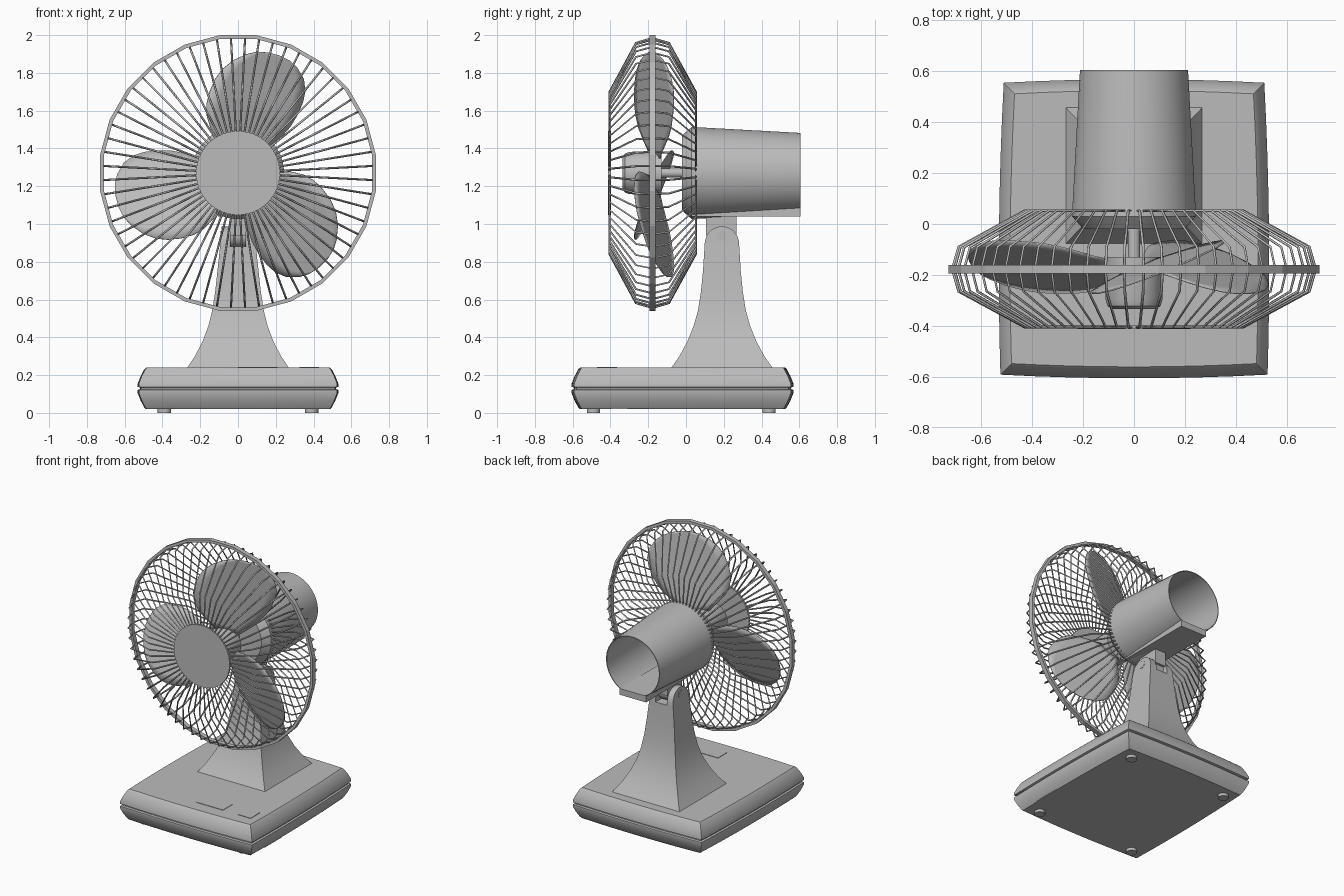
import bpy, bmesh, math
from mathutils import Vector, Matrix

if "Cube" in bpy.data.objects:
    bpy.data.objects.remove(bpy.data.objects["Cube"], do_unlink=True)

grey = bpy.data.materials.new("light_grey")
grey.use_nodes = True
colour = (0.5, 0.5, 0.5, 1)
grey.diffuse_color = colour
grey.node_tree.nodes["Principled BSDF"].inputs["Base Color"].default_value = colour

FAN_Z = 1.27     # height of the fan axis
RING_Y = -0.178  # plane of the cage ring
NECK_Y = 0.19    # centre of the neck


def finish(name, bm, smooth=None):
    bmesh.ops.recalc_face_normals(bm, faces=bm.faces)
    mesh = bpy.data.meshes.new(name)
    bm.to_mesh(mesh)
    bm.free()
    mesh.materials.append(grey)
    ob = bpy.data.objects.new(name, mesh)
    bpy.context.collection.objects.link(ob)
    if smooth:
        shade(ob, smooth)
    return ob


def shade(ob, degrees):
    bpy.ops.object.select_all(action='DESELECT')
    ob.select_set(True)
    bpy.context.view_layer.objects.active = ob
    bpy.ops.object.shade_smooth_by_angle(angle=math.radians(degrees))


def loft(name, rings, caps=(True, True), closed=False, smooth=None):
    """Skin a list of equal-length point rings."""
    bm = bmesh.new()
    loops = [[bm.verts.new(p) for p in ring] for ring in rings]
    n = len(loops[0])
    pairs = list(zip(loops, loops[1:])) + ([(loops[-1], loops[0])] if closed else [])
    for a, b in pairs:
        for i in range(n):
            j = (i + 1) % n
            bm.faces.new((a[i], a[j], b[j], b[i]))
    if not closed:
        if caps[0]:
            bm.faces.new(loops[0])
        if caps[1]:
            bm.faces.new(loops[-1])
    return finish(name, bm, smooth)


def lathe(name, profile, segs, smooth=30, **kw):
    """Revolve (radius, y) points round the fan axis."""
    rings = [[(r * math.cos(a), y, FAN_Z + r * math.sin(a))
              for a in (math.tau * (i + 0.5) / segs for i in range(segs))]
             for r, y in profile]
    return loft(name, rings, smooth=smooth, **kw)


def box(name, x, y, z):
    rings = [[(x[0], y[0], h), (x[1], y[0], h), (x[1], y[1], h), (x[0], y[1], h)] for h in z]
    return loft(name, rings)


def cylinder(name, centre, radius, depth, axis, segs=20):
    bm = bmesh.new()
    rot = Matrix.Rotation(math.pi / 2, 4, 'Y') if axis == 'X' else Matrix()
    bmesh.ops.create_cone(bm, cap_ends=True, segments=segs, radius1=radius, radius2=radius,
                          depth=depth, matrix=Matrix.Translation(centre) @ rot)
    return finish(name, bm, 30)


# Base: slightly bowed rectangle with a bulging, grooved rim
def base_outline(inset, z, steps=8):
    corners = [(-0.525, -0.592), (0.525, -0.592), (0.512, 0.555), (-0.512, 0.555)]
    bows = [(0, -0.014), (0.012, 0), (0, 0.014), (-0.012, 0)]
    points = []
    for k in range(4):
        (ax, ay), (bx, by) = corners[k], corners[(k + 1) % 4]
        for s in range(steps):
            t = s / steps
            bulge = 4 * t * (1 - t)
            x = ax + (bx - ax) * t + bows[k][0] * bulge
            y = ay + (by - ay) * t + bows[k][1] * bulge + 0.018
            points.append((x * (1 - inset / 0.53), y * (1 - inset / 0.58) - 0.018, z))
    return points


rim = [(0.042, 0.02), (0.034, 0.03), (0.016, 0.065), (0, 0.105), (0, 0.122), (0.012, 0.126),
       (0.012, 0.134), (0, 0.138), (0, 0.155), (0.016, 0.195), (0.034, 0.23), (0.044, 0.24)]
loft("base", [base_outline(i, z) for i, z in rim], smooth=25)

for sx, side in ((1, "left"), (-1, "right")):
    for y, end in ((-0.49, "front"), (0.44, "back")):
        cylinder(f"foot_{end}_{side}", (sx * 0.39, y, 0.011), 0.035, 0.022, 'Z')
box("side_slot_plate", (0.47, 0.492), (-0.4, -0.2), (0.02, 0.035))

# Control buttons
for i, x in enumerate((0.0, 0.105, 0.325)):
    box(f"button_{i + 1}", (x, x + 0.105), (-0.47, -0.365), (0.238, 0.243))


# Neck: flared square column ending in a two-armed fork
def neck_rings(levels, x0=None):
    return [[(-hx if x0 is None else x0, NECK_Y - hy, z), (hx, NECK_Y - hy, z),
             (hx, NECK_Y + hy, z), (-hx if x0 is None else x0, NECK_Y + hy, z)]
            for z, hx, hy in levels]


column = [(0.24, 0.268, 0.267), (0.3, 0.228, 0.225), (0.38, 0.187, 0.182), (0.46, 0.157, 0.15),
          (0.54, 0.137, 0.127), (0.64, 0.121, 0.111), (0.75, 0.109, 0.1), (0.88, 0.095, 0.092)]
loft("neck", neck_rings(column), smooth=30)
arm = [(0.88, 0.095, 0.092), (0.91, 0.092, 0.09), (0.94, 0.09, 0.08), (0.963, 0.088, 0.063),
       (0.978, 0.087, 0.042), (0.986, 0.086, 0.015)]
for side, sx in (("left", 1), ("right", -1)):
    ob = loft(f"fork_arm_{side}", neck_rings(arm, 0.045), smooth=30)
    if sx < 0:
        ob.data.transform(Matrix.Scale(-1, 4, (1, 0, 0)))
        ob.data.flip_normals()
    cylinder(f"pivot_cap_{side}", (sx * 0.083, NECK_Y, 0.938), 0.026, 0.02, 'X')
box("tilt_bracket", (-0.042, 0.042), (0.105, 0.268), (0.94, 1.06))
cylinder("tilt_knuckle", (0, NECK_Y, 0.938), 0.062, 0.084, 'X')

# Motor housing: tapered shell, open at the back, on a flat tray
lathe("motor_housing", [(0.2, -0.02), (0.244, 0.03), (0.243, 0.06), (0.213, 0.605),
                        (0.208, 0.605), (0.232, 0.08)], 40)
box("housing_tray", (-0.105, 0.105), (0.03, 0.605), (1.04, 1.085))
lathe("motor_shaft", [(0.025, -0.15), (0.025, 0)], 16)

# Fan hub and blades
lathe("fan_hub", [(0.085, -0.335), (0.105, -0.322), (0.113, -0.295), (0.116, -0.13)], 28)
spans = [(0.09, 0.07, -0.06), (0.14, 0.14, -0.09), (0.19, 0.2, -0.13), (0.25, 0.238, -0.175),
         (0.31, 0.255, -0.205), (0.38, 0.256, -0.225), (0.45, 0.245, -0.235),
         (0.51, 0.222, -0.232), (0.57, 0.178, -0.208), (0.62, 0.118, -0.158),
         (0.645, 0.07, -0.11), (0.658, 0.01, -0.05)]
for k in range(3):
    ang = math.radians(75 + 120 * k)
    out = Vector((math.cos(ang), 0, math.sin(ang)))
    across = Vector((-math.sin(ang), 0, math.cos(ang)))
    bm = bmesh.new()
    rows = []
    for u, hi, lo in spans:
        row = []
        for s in range(9):
            v = lo + (hi - lo) * s / 8
            p = out * u + across * v + Vector((0, -0.165 - 0.42 * v, FAN_Z))
            row.append(bm.verts.new(p))
        rows.append(row)
    for a, b in zip(rows, rows[1:]):
        for s in range(8):
            bm.faces.new((a[s], a[s + 1], b[s + 1], b[s]))
    blade = finish(f"fan_blade_{k + 1}", bm, 40)
    thick = blade.modifiers.new("thickness", 'SOLIDIFY')
    thick.thickness = 0.006
    thick.offset = 0

# Cage: outer ring, front disc and bent wires
lathe("cage_ring", [(0.736, RING_Y - 0.016), (0.736, RING_Y + 0.016),
                    (0.716, RING_Y + 0.016), (0.716, RING_Y - 0.016)], 24, None, closed=True)
lathe("cage_front_disc", [(0.222, -0.412), (0.222, -0.398)], 40)

wire = [(0.2, -0.405), (0.43, -0.405), (0.69, -0.265), (0.715, RING_Y),
        (0.69, -0.09), (0.43, 0.052), (0.22, 0.052)]
curve = bpy.data.curves.new("cage_wires", 'CURVE')
curve.dimensions = '3D'
curve.bevel_depth = 0.0055
curve.bevel_resolution = 0
COUNT = 60
for k in range(COUNT):
    a = math.tau * (k + 0.5) / COUNT
    spline = curve.splines.new('POLY')
    spline.points.add(len(wire) - 1)
    for point, (r, y) in zip(spline.points, wire):
        point.co = (r * math.cos(a), y, FAN_Z + r * math.sin(a), 1)
curve.materials.append(grey)
wires = bpy.data.objects.new("cage_wires", curve)
bpy.context.collection.objects.link(wires)
bpy.ops.object.select_all(action='DESELECT')
wires.select_set(True)
bpy.context.view_layer.objects.active = wires
bpy.ops.object.convert(target='MESH')
